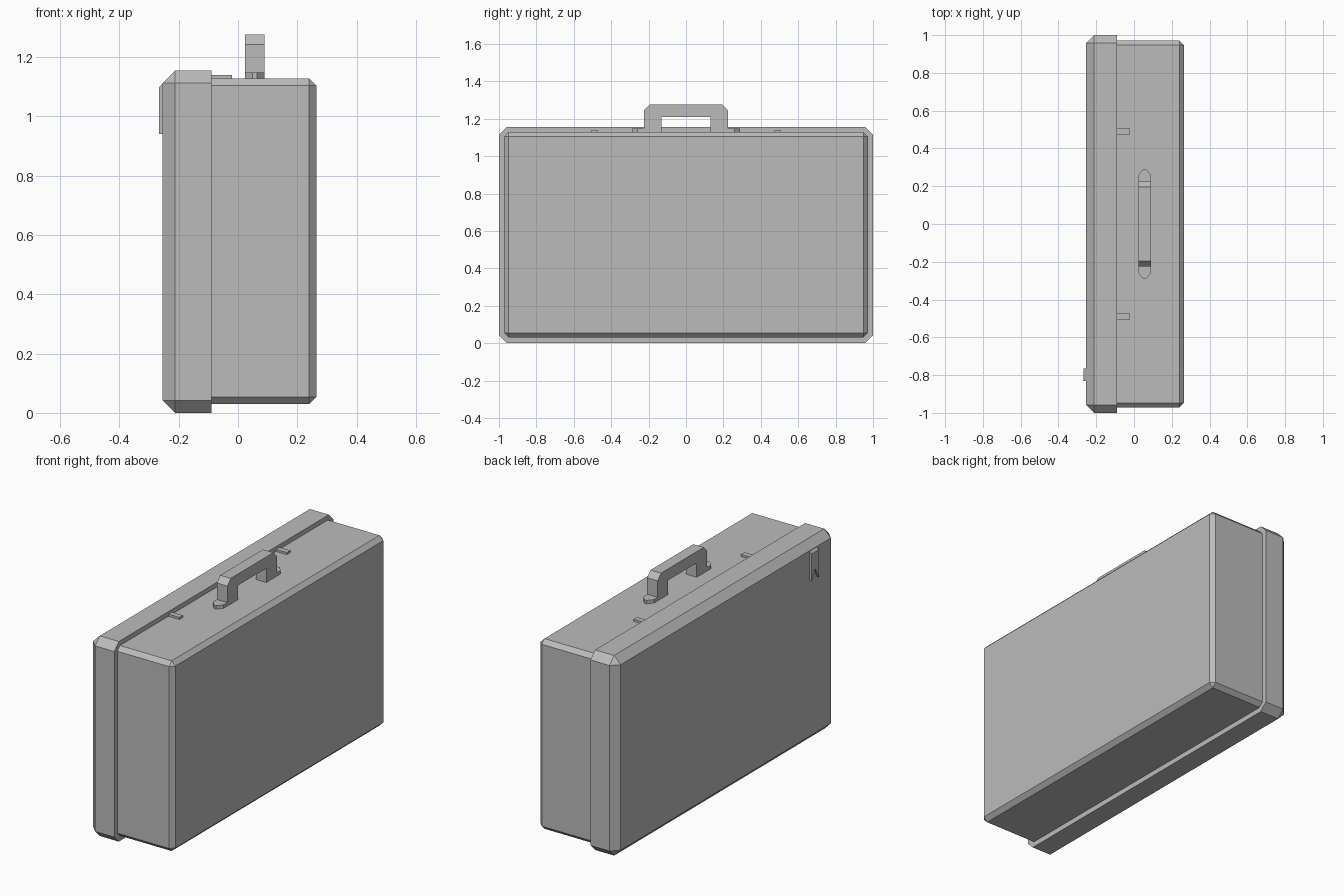
import bpy
import bmesh
from mathutils import Vector

cube = bpy.data.objects.get("Cube")
if cube:
    bpy.data.objects.remove(cube, do_unlink=True)

GREY = (0.5, 0.5, 0.5, 1)
grey = bpy.data.materials.new("plain grey")
grey.use_nodes = True
grey.diffuse_color = GREY
grey.node_tree.nodes["Principled BSDF"].inputs["Base Color"].default_value = GREY


def finish(bm, name):
    bmesh.ops.recalc_face_normals(bm, faces=bm.faces)
    mesh = bpy.data.meshes.new(name)
    bm.to_mesh(mesh)
    bm.free()
    mesh.materials.append(grey)
    obj = bpy.data.objects.new(name, mesh)
    bpy.context.collection.objects.link(obj)
    return obj


def box(name, low, high, bevel=0, open_x=None):
    """Box between two corners; edges on the plane x = open_x stay square."""
    bm = bmesh.new()
    bmesh.ops.create_cube(bm, size=1)
    low, high = Vector(low), Vector(high)
    for v in bm.verts:
        v.co = (low + high) / 2 + v.co * (high - low)
    if bevel:
        edges = [e for e in bm.edges
                 if not all(abs(v.co.x - open_x) < 0.001 for v in e.verts)]
        bmesh.ops.bevel(bm, geom=edges, offset=bevel, segments=1,
                        affect='EDGES', profile=0.5)
    return finish(bm, name)


def prism(name, points, direction):
    """Extrude a closed outline of 3D points along a direction."""
    bm = bmesh.new()
    face = bm.faces.new([bm.verts.new(p) for p in points])
    grown = bmesh.ops.extrude_face_region(bm, geom=[face])["geom"]
    verts = [g for g in grown if isinstance(g, bmesh.types.BMVert)]
    bmesh.ops.translate(bm, verts=verts, vec=direction)
    return finish(bm, name)


# Case: deep shell and the slightly larger lid
box("case_body", (-0.12, -0.972, 0.03), (0.264, 0.972, 1.128), 0.024, -0.12)
box("case_lid", (-0.254, -1, 0), (-0.09, 1, 1.155), 0.042, -0.09)

# Carrying handle: chamfered arch
half = [(0.13, 1.12), (0.225, 1.12), (0.225, 1.243), (0.195, 1.276)]
inner = [(-0.13, 1.12), (-0.13, 1.21), (0.13, 1.21)]
arch = half + [(-y, z) for y, z in reversed(half)] + inner[1:]
prism("handle", [(0.023, y, z) for y, z in arch], (0.067, 0, 0))

# Pointed mounts at the handle ends, and the two latches
for side, label in ((1, "left"), (-1, "right")):
    mount = [(0.023, 0.2), (0.09, 0.2), (0.09, 0.26), (0.064, 0.29),
             (0.049, 0.29), (0.023, 0.26)]
    prism("handle_mount_" + label,
          [(x, side * y, 1.12) for x, y in mount], (0, 0, 0.028))
    box("latch_" + label, (-0.1, side * 0.49 - 0.016, 1.12),
        (-0.02, side * 0.49 + 0.016, 1.14))

# Ribbon tag on the lid with a notched lower end
tag = prism("ribbon_tag",
            [(-0.25, y, z) for y, z in ((-0.765, 1.115), (-0.765, 0.94),
                                        (-0.798, 1.0), (-0.83, 0.94),
                                        (-0.83, 1.115))],
            (-0.017, 0, 0))
for v in tag.data.vertices:
    if v.co.z > 1.1 and v.co.x < -0.26:
        v.co.z = 1.097
